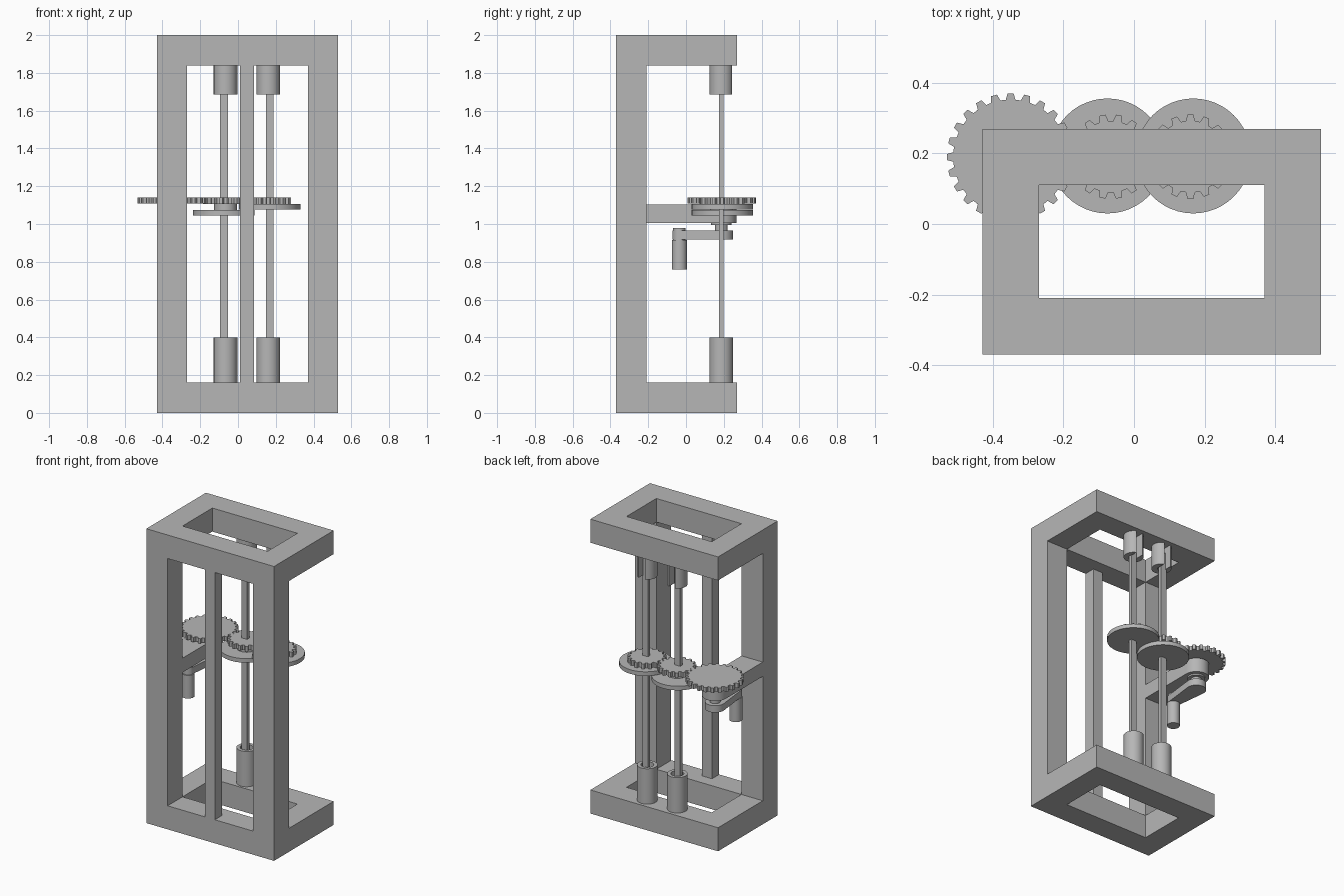
import bpy, bmesh
from math import sin, cos, pi, radians, asin, acos

if "Cube" in bpy.data.objects:
    bpy.data.objects.remove(bpy.data.objects["Cube"])

grey = bpy.data.materials.new("mid_grey")
grey.use_nodes = True
colour = (0.47, 0.47, 0.47, 1)
grey.diffuse_color = colour
grey.node_tree.nodes["Principled BSDF"].inputs["Base Color"].default_value = colour


def finish(name, bm, smooth=False):
    bmesh.ops.recalc_face_normals(bm, faces=bm.faces)
    mesh = bpy.data.meshes.new(name)
    bm.to_mesh(mesh)
    bm.free()
    mesh.materials.append(grey)
    obj = bpy.data.objects.new(name, mesh)
    bpy.context.collection.objects.link(obj)
    if smooth:
        bpy.ops.object.select_all(action="DESELECT")
        obj.select_set(True)
        bpy.context.view_layer.objects.active = obj
        bpy.ops.object.shade_smooth_by_angle(angle=radians(30))
    return obj


def arc(r, start, end, steps=24, cx=0, cy=0):
    return [(cx + r * cos(start + (end - start) * i / steps),
             cy + r * sin(start + (end - start) * i / steps)) for i in range(steps + 1)]


def prism(name, outline, z0, z1, x=0, y=0, smooth=True):
    """Extrude a closed outline upwards from z0 to z1."""
    bm = bmesh.new()
    face = bm.faces.new([bm.verts.new((x + px, y + py, z0)) for px, py in outline])
    out = bmesh.ops.extrude_face_region(bm, geom=[face])
    for v in out["geom"]:
        if isinstance(v, bmesh.types.BMVert):
            v.co.z = z1
    return finish(name, bm, smooth)


def cylinder(name, r, z0, z1, x, y):
    return prism(name, arc(r, 0, 2 * pi, 48)[:-1], z0, z1, x, y)


def box(name, x0, x1, y0, y1, z0, z1):
    return prism(name, [(x0, y0), (x1, y0), (x1, y1), (x0, y1)], z0, z1, smooth=False)


def gear(name, r, depth, teeth, z0, z1, x, y, phase=0.0):
    outline = []
    step = 2 * pi / teeth
    for i in range(teeth):
        for f, rad in ((-.32, r - depth), (-.18, r), (.18, r), (.32, r - depth)):
            a = phase + (i + f) * step
            outline.append((rad * cos(a), rad * sin(a)))
    return prism(name, outline, z0, z1, x, y, smooth=False)


def tube(name, r, bore, z0, z1, floor, x, y):
    """Round socket, open at the top with a closed floor."""
    bm = bmesh.new()
    rings = [[bm.verts.new((x + px, y + py, z)) for px, py in arc(rad, 0, 2 * pi, 48)[:-1]]
             for rad, z in ((r, z0), (r, z1), (bore, z1), (bore, floor))]
    for a, b in zip(rings, rings[1:]):
        for i in range(48):
            j = (i + 1) % 48
            bm.faces.new((a[i], a[j], b[j], b[i]))
    bm.faces.new(rings[0])
    bm.faces.new(rings[-1])
    return finish(name, bm, True)


# Frame outline: shared outer and window limits
L, R, F, B, T = -.43, .53, -.37, .27, .16
IL, IR, IF, IB = L + T, R - T, F + T, .11


def ring_plate(name, z0, z1):
    """Rectangular plate with a rectangular opening."""
    bm = bmesh.new()
    loops = []
    for x0, x1, y0, y1 in ((L, R, F, B), (IL, IR, IF, IB)):
        for z in (z0, z1):
            loops.append([bm.verts.new(p + (z,)) for p in ((x0, y0), (x1, y0), (x1, y1), (x0, y1))])
    for a, b in ((0, 1), (1, 3), (3, 2), (2, 0)):
        for i in range(4):
            j = (i + 1) % 4
            bm.faces.new((loops[a][i], loops[a][j], loops[b][j], loops[b][i]))
    return finish(name, bm)


ring_plate("base_plate", 0, T)
ring_plate("top_plate", 2 - T, 2)
box("right_column", L, IL, F, IF, T, 2 - T)
box("left_column", IR, R, F, IF, T, 2 - T)
box("middle_post", .01, .085, F, F + .077, T, 2 - T)

# Two spindles with sockets, slotted top bearings, discs and gears
Y = .187
opening = asin(.024 / .0625)
bearing = arc(.0625, pi / 2 + opening, 2.5 * pi - opening, 44) + arc(.024, 0, -pi, 12)
for side, x, rod_x, disc_z in (("right", -.066, -.075, 1.045), ("left", .16, .168, 1.078)):
    tube(side + "_socket", .0625, .04, T, .4, .33, x, Y)
    prism(side + "_bearing", bearing, 1.685, 2 - T, x, Y)
    box(side + "_rod", rod_x - .021, rod_x + .021, Y - .012, Y + .012, .3, 1.8)
    cylinder(side + "_disc", .163, disc_z, disc_z + .028, rod_x, Y + .006)
    gear(side + "_gear", .12, .018, 16, 1.106, 1.14, x, Y + .004, pi / 16 if side == "right" else 0)
cylinder("right_gear_hub", .06, 1.07, 1.11, -.066, Y)

# Support arm with a rounded end, and the drive gear on its shaft
AX = -.35
prism("support_arm", [(-.08, IF - Y), (.08, IF - Y)] + arc(.08, 0, pi), 1.005, 1.102, AX, Y)
gear("drive_gear", .181, .018, 24, 1.108, 1.14, AX, Y + .003)
cylinder("drive_shaft", .033, .93, 1.12, AX, Y)
cylinder("shaft_collar", .055, .995, 1.006, AX, Y)

# Crank lever, tapering from the shaft to the handle
HY = -.035
tilt = pi / 2 - acos((.062 - .037) / (Y - HY))
lever = arc(.062, -tilt, pi + tilt) + arc(.037, pi + tilt, 2 * pi - tilt, 24, 0, HY - Y)
prism("crank_lever", lever, .918, .965, AX, Y)
cylinder("crank_handle", .04, .758, .915, AX, HY)
cylinder("handle_pin", .033, .91, .98, AX, HY)
